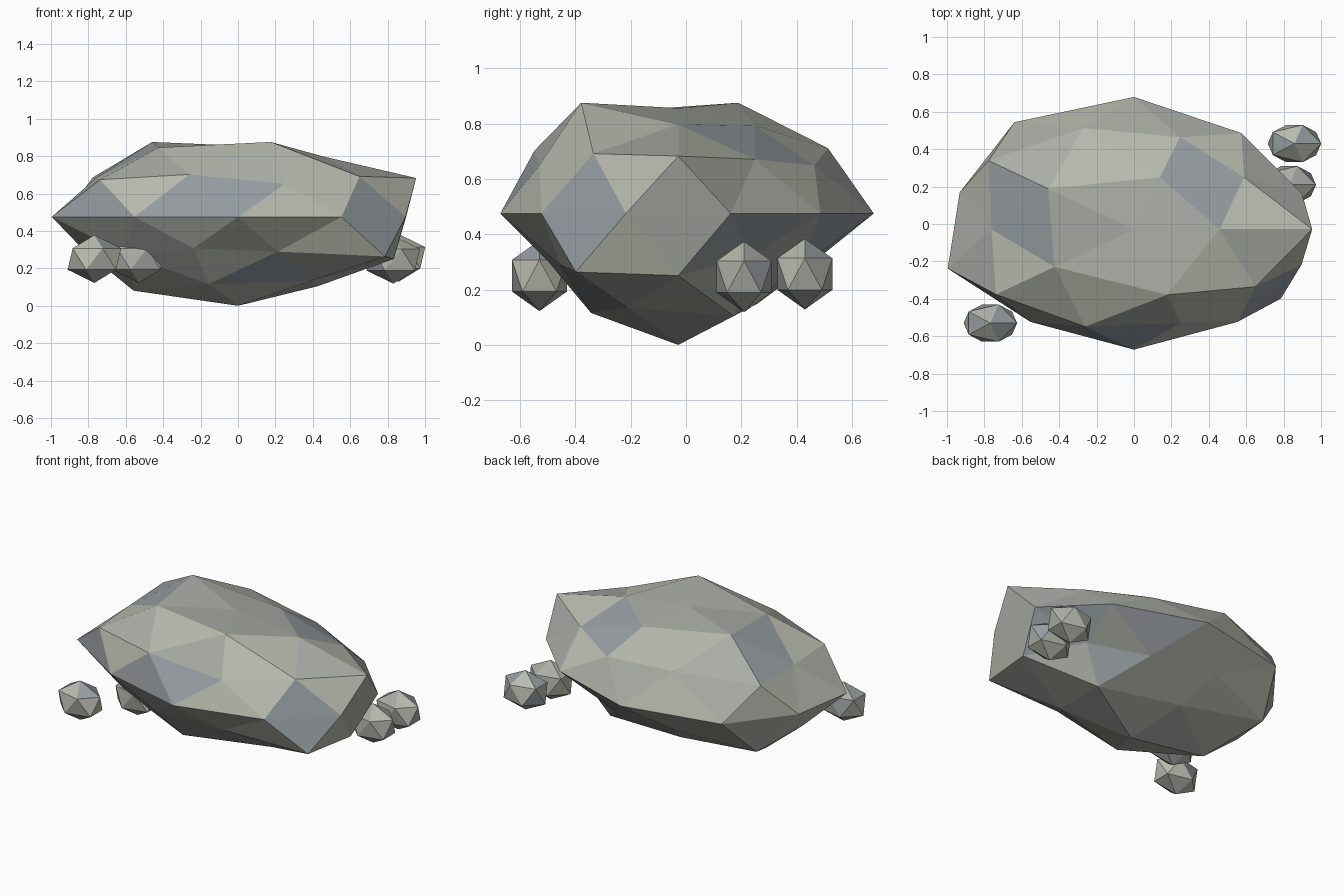
import bpy, bmesh, math, random
from mathutils import Vector

if "Cube" in bpy.data.objects:
    bpy.data.objects.remove(bpy.data.objects["Cube"])

random.seed(4)

# Radial swelling of the boulder: ring height -> factors, counter-clockwise from +x
RINGS = {
    1.0: [.874],
    .851: [.87, .855, 1.08, 1.0, 1.08],
    .526: [.855, 1.03, .896, .99, .944],
    .447: [1.065, .89, 1.075, 1.02, .905],
    0.0: [.945, .977, 1.088, 1.088, .98, 1.047, .942, .99, .942, .942],
    -.447: [.78, .89, .92, .86, 1.085],
    -.526: [.98, .84, 1.06, .87, .81],
    -.851: [1.0, .88, 1.063, .97, .92],
    -1.0: [1.09],
}

# Stone tints: warm, neutral, slate
TINTS = []
for tint, rgb in (("warm_stone", (.49, .50, .43)), ("neutral_stone", (.40, .42, .38)),
                  ("slate_stone", (.31, .34, .36))):
    mat = bpy.data.materials.new(tint)
    mat.diffuse_color = (*rgb, 1)
    mat.use_nodes = True
    mat.node_tree.nodes["Principled BSDF"].inputs["Base Color"].default_value = mat.diffuse_color
    TINTS.append(mat)

# Slate facets as seen from the top (x, y) and from the front (x, z)
SLATE_TOP = [(.25, .42), (.42, .1), (-.62, .1), (-.6, -.1)]
SLATE_FRONT = [(-.75, .55), (-.35, .57), (-.05, .56), (.72, .55)]


def swell(n):
    ring = RINGS[min(RINGS, key=lambda z: abs(z - n.z))]
    if len(ring) == 1:
        return ring[0]
    angle = (math.degrees(math.atan2(n.y, n.x)) + 1) % 360
    return ring[int(angle // (360 / len(ring)))]


def rock(name, subdivisions, center, size, factor=lambda n: 1.0):
    bm = bmesh.new()
    bmesh.ops.create_icosphere(bm, subdivisions=subdivisions, radius=1)
    for v in bm.verts:
        n = v.co.normalized()
        v.co = n * Vector(size) * factor(n)
    for f in bm.faces:
        f.material_index = random.choice((0, 0, 1, 1, 2))
    mesh = bpy.data.meshes.new(name)
    bm.to_mesh(mesh)
    bm.free()
    for mat in TINTS:
        mesh.materials.append(mat)
    ob = bpy.data.objects.new(name, mesh)
    ob.location = center
    bpy.context.collection.objects.link(ob)
    return ob


# Main boulder
boulder = rock("boulder", 2, (0, -.028, .475), (1, .65, .436), swell)

# Slate facets on the boulder
faces = boulder.data.polygons
for f in faces:
    if f.center.z > 0:
        f.material_index = random.choice((0, 1))
for spots, axis, side in ((SLATE_TOP, 1, lambda f: f.center.z > .1),
                          (SLATE_FRONT, 2, lambda f: f.center.y < -.1)):
    for a, b in spots:
        p = Vector((a, b - boulder.location[axis]))
        hit = min(filter(side, faces),
                  key=lambda f: (Vector((f.center.x, f.center[axis])) - p).length)
        hit.material_index = 2

# Loose pebbles around its foot
for i, c in enumerate([(-.768, -.53, .25), (-.53, -.28, .25),
                       (.858, .43, .256), (.83, .21, .246)]):
    rock(f"pebble_{i + 1}", 1, c, (.16, .117, .128))
